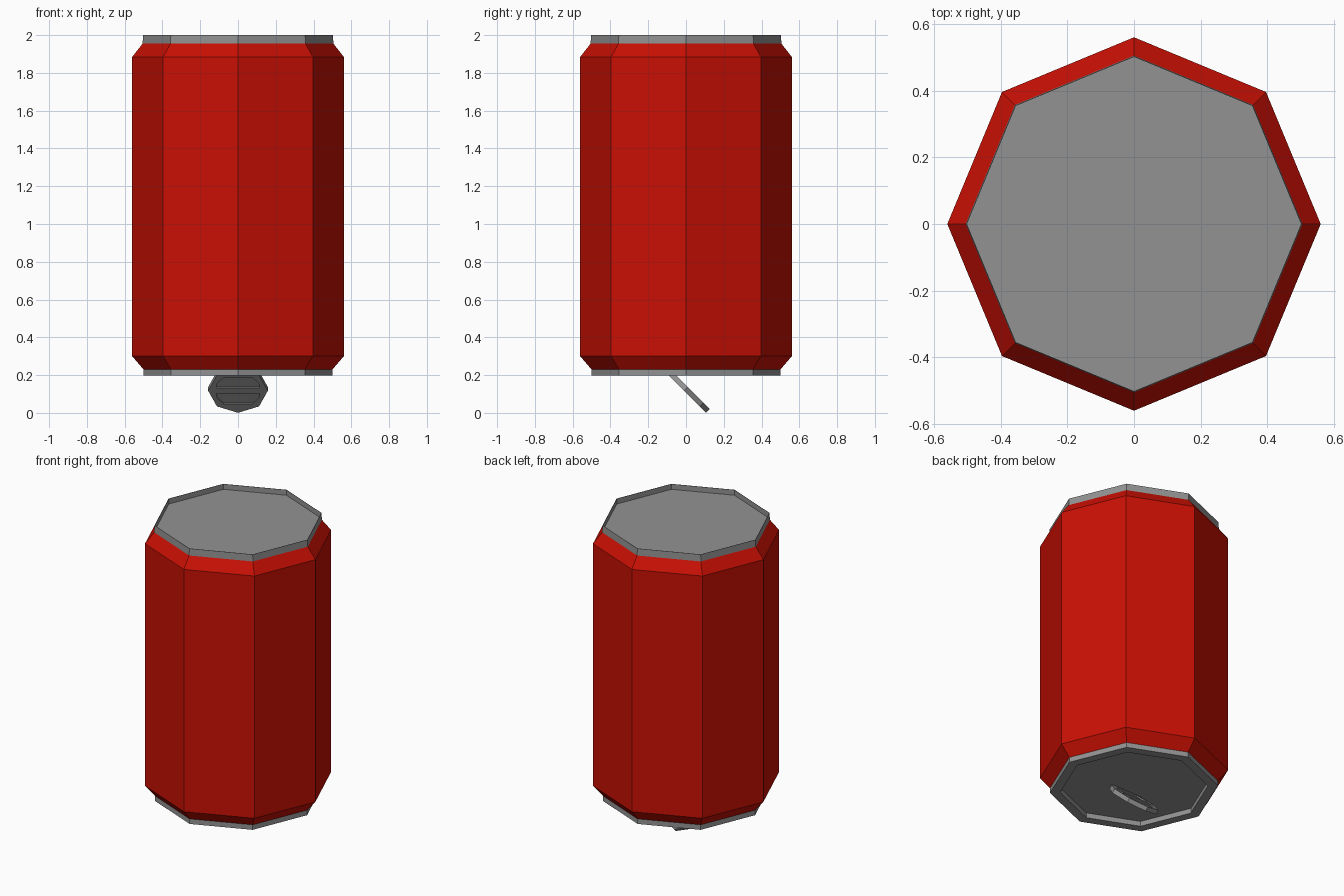
import bpy, bmesh
from math import sin, cos, pi
from mathutils import Matrix

if "Cube" in bpy.data.objects:
    bpy.data.objects.remove(bpy.data.objects["Cube"])

SIDES = 8


def paint(name, rgb):
    mat = bpy.data.materials.new(name)
    mat.diffuse_color = (*rgb, 1)
    mat.use_nodes = True
    mat.node_tree.nodes["Principled BSDF"].inputs["Base Color"].default_value = mat.diffuse_color
    return mat


red = paint("red_paint", (0.58, 0.005, 0.001))
metal = paint("dark_metal", (0.29, 0.29, 0.29))


def finish(bm, name, material):
    mesh = bpy.data.meshes.new(name)
    bm.to_mesh(mesh)
    bm.free()
    obj = bpy.data.objects.new(name, mesh)
    bpy.context.collection.objects.link(obj)
    mesh.materials.append(material)
    return obj


def lathe(name, profile, cap_last=False, material=metal):
    """Eight-sided turned part from (radius, z) pairs, listed so that faces point out."""
    bm = bmesh.new()
    rings = [[bm.verts.new((r * cos(2 * pi * i / SIDES), r * sin(2 * pi * i / SIDES), z))
              for i in range(SIDES)] for r, z in profile]
    for a, b in zip(rings, rings[1:]):
        for i in range(SIDES):
            j = (i + 1) % SIDES
            bm.faces.new((a[i], a[j], b[j], b[i]))
    if cap_last:
        bm.faces.new(rings[-1])
    if profile[-1][1] < 1 and cap_last:  # underside part runs downward
        bmesh.ops.reverse_faces(bm, faces=bm.faces[:])
    return finish(bm, name, material)


def prism(name, outline, z0, z1, matrix):
    """Flat outline extruded from z0 to z1, then placed by a matrix."""
    bm = bmesh.new()
    low = [bm.verts.new((x, y, z0)) for x, y in outline]
    high = [bm.verts.new((x, y, z1)) for x, y in outline]
    bm.faces.new(low)
    bm.faces.new(high)
    n = len(outline)
    for i in range(n):
        j = (i + 1) % n
        bm.faces.new((low[i], low[j], high[j], high[i]))
    bm.transform(matrix)
    bmesh.ops.recalc_face_normals(bm, faces=bm.faces[:])
    return finish(bm, name, metal)


def octagon(rx, ry):
    return [(rx * cos(2 * pi * i / 8), ry * sin(2 * pi * i / 8)) for i in range(8)]


# painted wall with sloped shoulders
lathe("can_body", [(0.50, 0.23), (0.56, 0.30), (0.56, 1.885), (0.505, 1.955)], material=red)

# thin raised rim around the sunken plain end on top
lathe("base_rim", [(0.505, 1.955), (0.503, 2.0), (0.501, 2.0), (0.501, 1.965)], cap_last=True)

# recessed lid underneath
lathe("lid", [(0.50, 0.23), (0.50, 0.197), (0.44, 0.197), (0.44, 0.23)], cap_last=True)

# drinking opening: a single sheet on the lid that faces into the can
bm = bmesh.new()
bm.faces.new([bm.verts.new((x, y - 0.205, 0.227)) for x, y in octagon(0.178, 0.178)])
finish(bm, "mouth_panel", metal)

# tilted pull tab with two shallow pockets on each face
place = Matrix.Translation((0, 0, 0.127)) @ Matrix.Rotation(-pi / 4, 4, 'X')
tab = prism("pull_tab", octagon(0.158, 0.165), -0.014, 0.014, place)
pocket = [(-0.115, 0.022), (0.115, 0.022), (0.11, 0.055),
          (0.075, 0.1), (-0.075, 0.1), (-0.11, 0.055)]
for end in (1, -1):
    for z0, z1 in ((0.007, 0.03), (-0.03, -0.007)):
        cutter = prism("pocket_cutter", [(x, y * end) for x, y in pocket], z0, z1, place)
        cutter.hide_render = True
        cutter.hide_set(True)
        cut = tab.modifiers.new("pocket", 'BOOLEAN')
        cut.operation = 'DIFFERENCE'
        cut.solver = 'EXACT'
        cut.object = cutter
